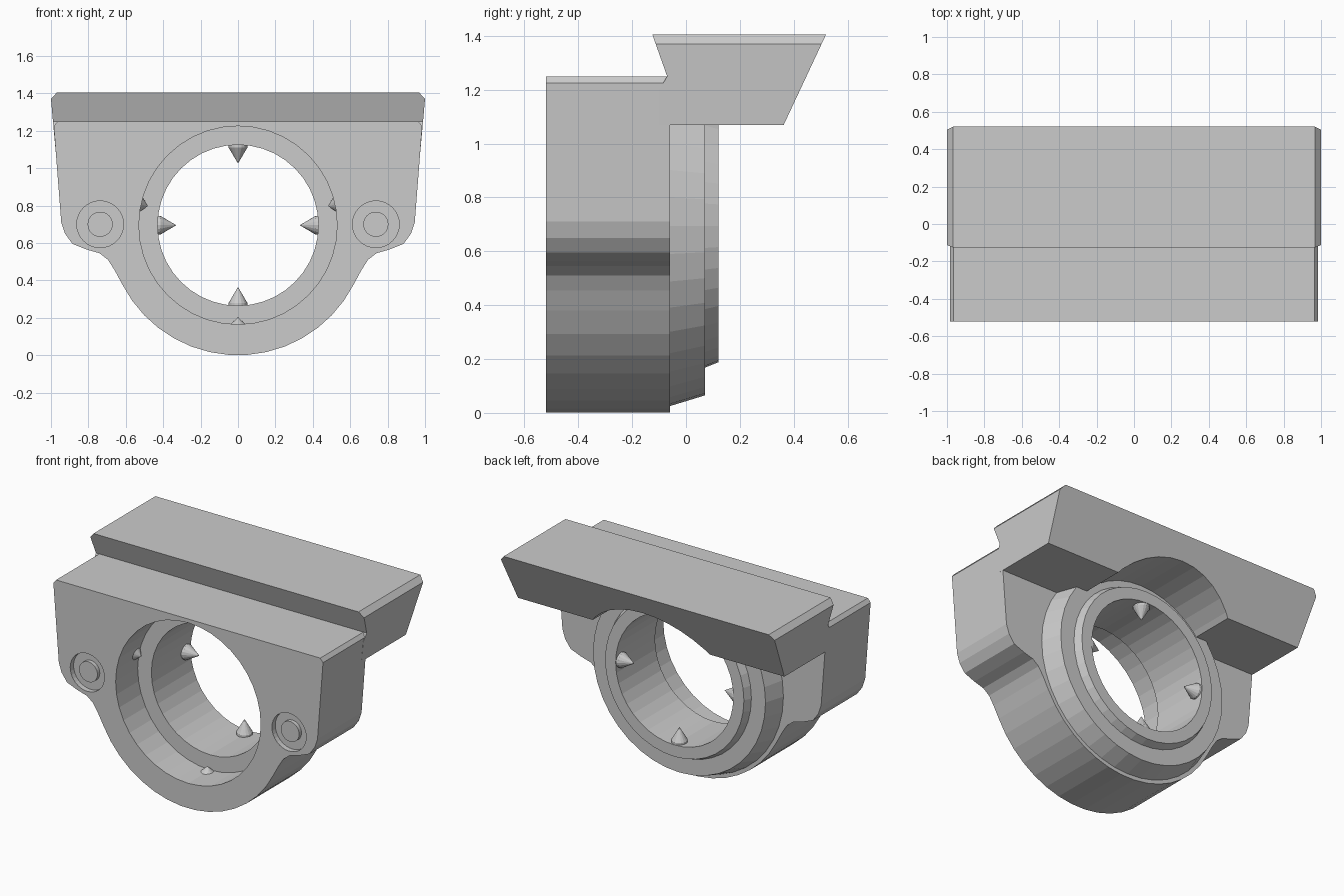
import bpy, bmesh, math
from mathutils import Matrix, Vector

if "Cube" in bpy.data.objects:
    bpy.data.objects.remove(bpy.data.objects["Cube"], do_unlink=True)

grey = bpy.data.materials.new("plain grey")
grey.use_nodes = True
colour = (0.6, 0.6, 0.6, 1)
grey.diffuse_color = colour
grey.node_tree.nodes["Principled BSDF"].inputs["Base Color"].default_value = colour

CZ = 0.695  # height of the ring axis


def finish(bm, name):
    bmesh.ops.recalc_face_normals(bm, faces=bm.faces)
    mesh = bpy.data.meshes.new(name)
    bm.to_mesh(mesh)
    bm.free()
    mesh.materials.append(grey)
    obj = bpy.data.objects.new(name, mesh)
    bpy.context.collection.objects.link(obj)
    return obj


def prism(name, points, offset):
    """Closed profile swept along a straight offset."""
    bm = bmesh.new()
    face = bm.faces.new([bm.verts.new(p) for p in points])
    ext = bmesh.ops.extrude_face_region(bm, geom=[face])
    verts = [v for v in ext["geom"] if isinstance(v, bmesh.types.BMVert)]
    bmesh.ops.translate(bm, verts=verts, vec=offset)
    return finish(bm, name)


def cone(name, start, axis, r1, r2, length, sides=40):
    """Cone or cylinder from a start point along an axis."""
    axis = Vector(axis).normalized()
    turn = axis.to_track_quat("Z", "Y").to_matrix().to_4x4()
    mid = Vector(start) + axis * length / 2
    bm = bmesh.new()
    bmesh.ops.create_cone(bm, cap_ends=True, segments=sides, radius1=r1, radius2=r2,
                          depth=length, matrix=Matrix.Translation(mid) @ turn)
    return finish(bm, name)


def round_y(name, y0, y1, r0, r1):
    return cone(name, (0, y0, CZ), (0, 1, 0), r0, r1, y1 - y0)


def combine(obj, other, operation):
    mod = obj.modifiers.new("combine", "BOOLEAN")
    mod.operation, mod.object, mod.solver = operation, other, "EXACT"
    bpy.context.view_layer.objects.active = obj
    bpy.ops.object.modifier_apply(modifier=mod.name)
    bpy.data.objects.remove(other, do_unlink=True)


def mirrored(half, y):
    """Full front outline from its left half, listed top to bottom."""
    full = half + [(-x, z) for x, z in reversed(half)]
    return [(x, y, z) for x, z in full]


# Clamp body: flared block with ears blending into a round underside
half = [(0.965, 1.25), (0.985, 1.225), (0.945, 0.71), (0.925, 0.65), (0.885, 0.595),
        (0.81, 0.565), (0.74, 0.545), (0.695, 0.51), (0.66, 0.455)]
for i in range(8):
    a = math.radians(-27 - i * 8.4)
    half.append((CZ * math.cos(a), CZ + CZ * math.sin(a)))
body = prism("clamp_body", mirrored(half, -0.52), (0, 0.46, 0))

# Dovetail rail with chamfered ends
rail = prism("rail", mirrored([(0.968, 1.405), (1.0, 1.37), (0.973, 1.07)], -0.3), (0, 1, 0))
section = [(-0.125, 1.405), (0.52, 1.405), (0.363, 1.07), (-0.1, 1.07), (-0.1, 1.2), (-0.07, 1.25)]
combine(rail, prism("rail_section", [(-1.2, y, z) for y, z in section], (2.4, 0, 0)), "INTERSECT")
combine(body, rail, "UNION")

# Stepped rear collars and the arch under the rail
combine(body, round_y("large_collar", -0.07, 0.07, 0.673, 0.63), "UNION")
combine(body, round_y("arch_cutter", 0.07, 0.8, 0.57, 0.57), "DIFFERENCE")
combine(body, round_y("small_collar", 0.05, 0.12, 0.535, 0.507), "UNION")

# Stepped bore
combine(body, round_y("rear_bore", -0.8, 0.8, 0.43, 0.43), "DIFFERENCE")
combine(body, round_y("front_bore", -0.8, -0.29, 0.53, 0.53), "DIFFERENCE")

# Screw recesses and screw heads in the ears
for side, label in ((1, "left"), (-1, "right")):
    x = side * 0.737
    combine(body, cone("recess", (x, -0.6, 0.7), (0, 1, 0), 0.125, 0.125, 0.115, 32), "DIFFERENCE")
    cone(label + "_screw_head", (x, -0.51, 0.7), (0, 1, 0), 0.067, 0.067, 0.05, 32)


def spike(name, angle, y, radius, shank, tip, width):
    """Pointed pin aimed at the ring axis."""
    a = math.radians(angle)
    out = Vector((math.cos(a), 0, math.sin(a)))
    wall = Vector((0, y, CZ)) + out * radius
    if shank:
        cone(name + "_shank", wall + out * 0.03, -out, width, width, 0.03 + shank, 16)
    cone(name, wall - out * shank, -out, width, 0, tip, 16)


# Gripping spikes in the rear bore, and small tips in the front bore
for i in range(4):
    spike("rear_spike_%d" % i, i * 90, 0.068, 0.43, 0.015, 0.085, 0.05)
for i, angle in enumerate((12, 168, 270)):
    spike("front_spike_%d" % i, angle, -0.32, 0.533, 0, 0.04, 0.045)
